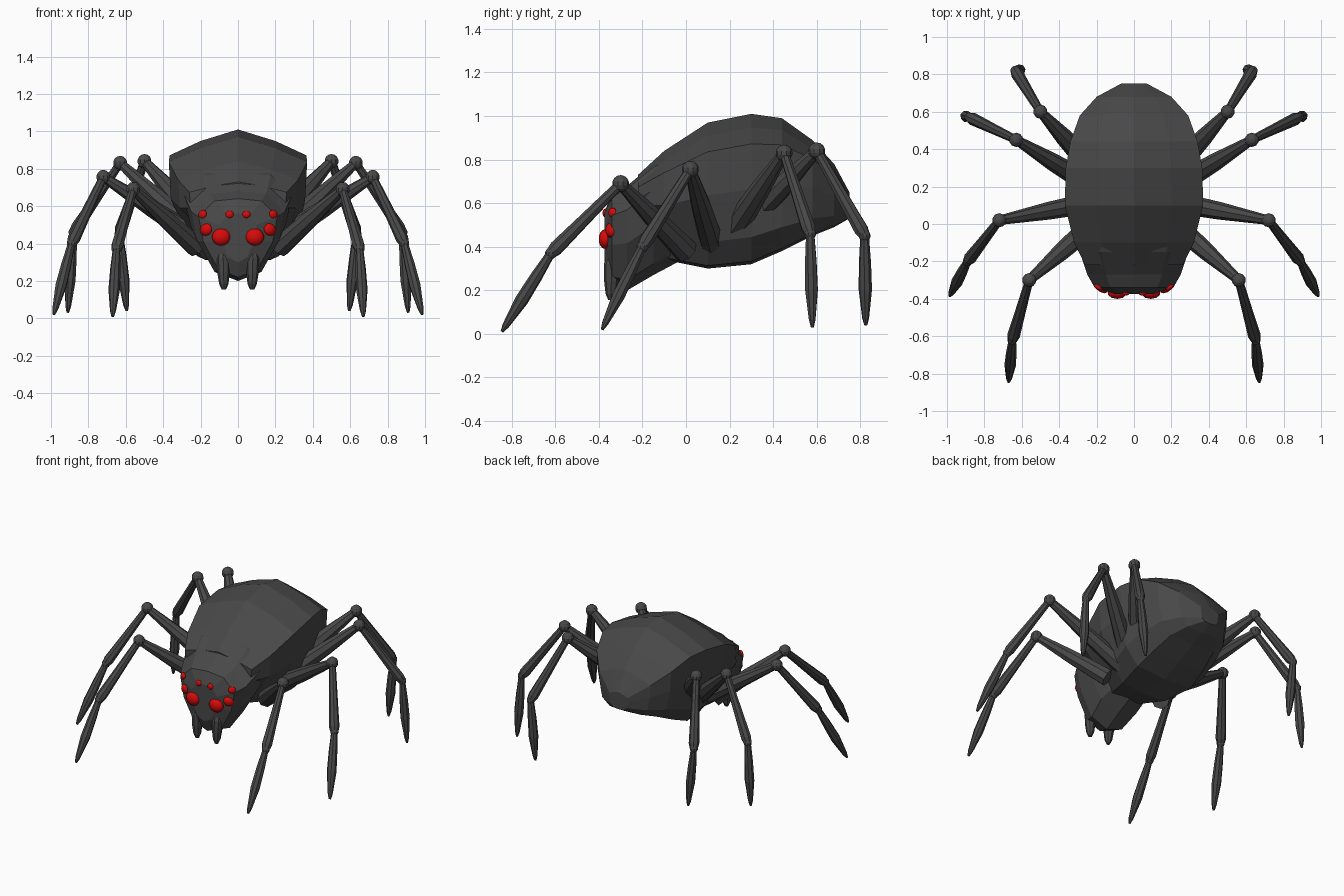
import bpy, bmesh, math
from mathutils import Vector
from mathutils.bvhtree import BVHTree

cube = bpy.data.objects.get("Cube")
if cube:
    bpy.data.objects.remove(cube, do_unlink=True)


def make_material(name, rgb):
    mat = bpy.data.materials.new(name)
    mat.use_nodes = True
    mat.diffuse_color = (*rgb, 1)
    mat.node_tree.nodes["Principled BSDF"].inputs["Base Color"].default_value = (*rgb, 1)
    return mat


GREY = make_material("charcoal grey", (0.065, 0.065, 0.065))
RED = make_material("eye red", (0.68, 0.003, 0.003))


def finish(bm, name, mat):
    bmesh.ops.recalc_face_normals(bm, faces=bm.faces)
    mesh = bpy.data.meshes.new(name)
    bm.to_mesh(mesh)
    bm.free()
    mesh.materials.append(mat)
    obj = bpy.data.objects.new(name, mesh)
    bpy.context.collection.objects.link(obj)
    return obj


def skin(name, rings, mat):
    """Bridge rings of points and cap both ends."""
    bm = bmesh.new()
    loops = [[bm.verts.new(p) for p in ring] for ring in rings]
    for a, b in zip(loops, loops[1:]):
        for i in range(len(a)):
            j = (i + 1) % len(a)
            bm.faces.new((a[i], a[j], b[j], b[i]))
    bm.faces.new(loops[0])
    bm.faces.new(loops[-1])
    return finish(bm, name, mat)


def loft(name, stations, profile):
    """Symmetric shell; a station is y, top, bottom, half width, belly width."""
    rings = []
    for y, top, bottom, width, belly in stations:
        half = []
        for px, pz in profile:
            scale = belly if pz < 0.4 else 1
            half.append(Vector((px * width * scale, y, bottom + pz * (top - bottom))))
        mirrored = [Vector((-p.x, p.y, p.z)) for p in half[-2:0:-1]]
        rings.append(half + mirrored)
    return skin(name, rings, GREY)


def tube(name, start, end, radii, sides=8):
    """Straight limb with (position, radius) pairs along its length."""
    start, end = Vector(start), Vector(end)
    turn = (end - start).to_track_quat('Z', 'Y')
    rings = []
    for t, r in radii:
        centre = start.lerp(end, t)
        rings.append([centre + turn @ Vector((r * math.cos(a), r * math.sin(a), 0))
                      for a in (math.tau * i / sides for i in range(sides))])
    return skin(name, rings, GREY)


def ball(name, centre, radius, mat, scale=(1, 1, 1)):
    bm = bmesh.new()
    bmesh.ops.create_uvsphere(bm, u_segments=10, v_segments=7, radius=radius)
    bmesh.ops.scale(bm, vec=scale, verts=bm.verts)
    obj = finish(bm, name, mat)
    obj.location = centre
    return obj


# Abdomen
loft("abdomen", [
    (-0.22, 0.73, 0.45, 0.26, 0.5),
    (-0.1, 0.84, 0.34, 0.32, 0.55),
    (0.1, 0.97, 0.3, 0.37, 0.8),
    (0.3, 1.01, 0.32, 0.365, 1),
    (0.44, 0.99, 0.38, 0.34, 1),
    (0.58, 0.89, 0.45, 0.29, 1),
    (0.68, 0.78, 0.49, 0.2, 1),
    (0.75, 0.65, 0.53, 0.07, 1),
], [(0, 1), (0.55, 0.91), (1, 0.8), (0.97, 0.5), (0.88, 0.18), (0.6, 0.02), (0, 0)])

# Head
head = loft("head", [
    (-0.375, 0.56, 0.3, 0.1, 1),
    (-0.34, 0.64, 0.22, 0.21, 1),
    (-0.27, 0.68, 0.2, 0.25, 1),
    (-0.15, 0.78, 0.27, 0.29, 1),
    (0, 0.85, 0.35, 0.28, 0.8),
], [(0, 1), (0.6, 0.97), (1, 0.77), (0.88, 0.45), (0.5, 0.1), (0, 0)])
surface = BVHTree.FromPolygons([v.co for v in head.data.vertices],
                               [list(p.vertices) for p in head.data.polygons])

# Eyes: name, x, z, radius, tilt
EYES = [
    ("large_eye", 0.09, 0.435, 0.052, 0),
    ("side_eye", 0.17, 0.475, 0.037, 0.5),
    ("small_eye", 0.045, 0.555, 0.023, 0),
    ("outer_eye", 0.19, 0.555, 0.027, 0.6),
]

# Legs: name, root, knee, ankle, tip
LEGS = [
    ("front", (0.22, 0, 0.38), (0.56, -0.3, 0.69), (0.65, -0.62, 0.37), (0.67, -0.845, 0.01)),
    ("second", (0.2, 0.12, 0.42), (0.72, 0.02, 0.755), (0.89, -0.2, 0.4), (0.985, -0.385, 0.02)),
    ("third", (0.25, 0.22, 0.48), (0.63, 0.45, 0.83), (0.88, 0.57, 0.46), (0.91, 0.58, 0.03)),
    ("rear", (0.25, 0.33, 0.56), (0.5, 0.6, 0.84), (0.635, 0.82, 0.45), (0.595, 0.825, 0.04)),
]

for side, s in (("left", 1), ("right", -1)):
    for name, x, z, r, tilt in EYES:
        hit = surface.ray_cast(Vector((s * x, -2, z)), Vector((0, 1, 0)))[0]
        y = hit.y if hit else -0.33
        eye = ball(f"{side}_{name}", (s * x, y + 0.005, z), r, RED, (1, 0.6, 0.88))
        eye.rotation_euler = (0, s * tilt, s * tilt)
        for p in eye.data.polygons:
            p.use_smooth = True

    # Fangs
    tube(f"{side}_fang", (s * 0.08, -0.34, 0.35), (s * 0.075, -0.345, 0.155),
         [(0, 0.025), (0.15, 0.036), (0.55, 0.033), (0.85, 0.025), (1, 0.012)])

    for name, *points in LEGS:
        root, knee, ankle, tip = [Vector((s * p[0], p[1], p[2])) for p in points]
        label = f"{side}_{name}_leg"
        tube(label + "_thigh", root, knee, [(0, 0.058), (0.5, 0.047), (1, 0.025)])
        ball(label + "_knee", knee, 0.039, GREY)
        tube(label + "_shin", knee, ankle, [(0, 0.022), (0.5, 0.028), (0.93, 0.034), (1, 0.026)])
        ball(label + "_ankle", ankle, 0.027, GREY)
        tube(label + "_foot", ankle, tip,
             [(0, 0.02), (0.3, 0.028), (0.6, 0.031), (0.92, 0.016), (1, 0.007)])
